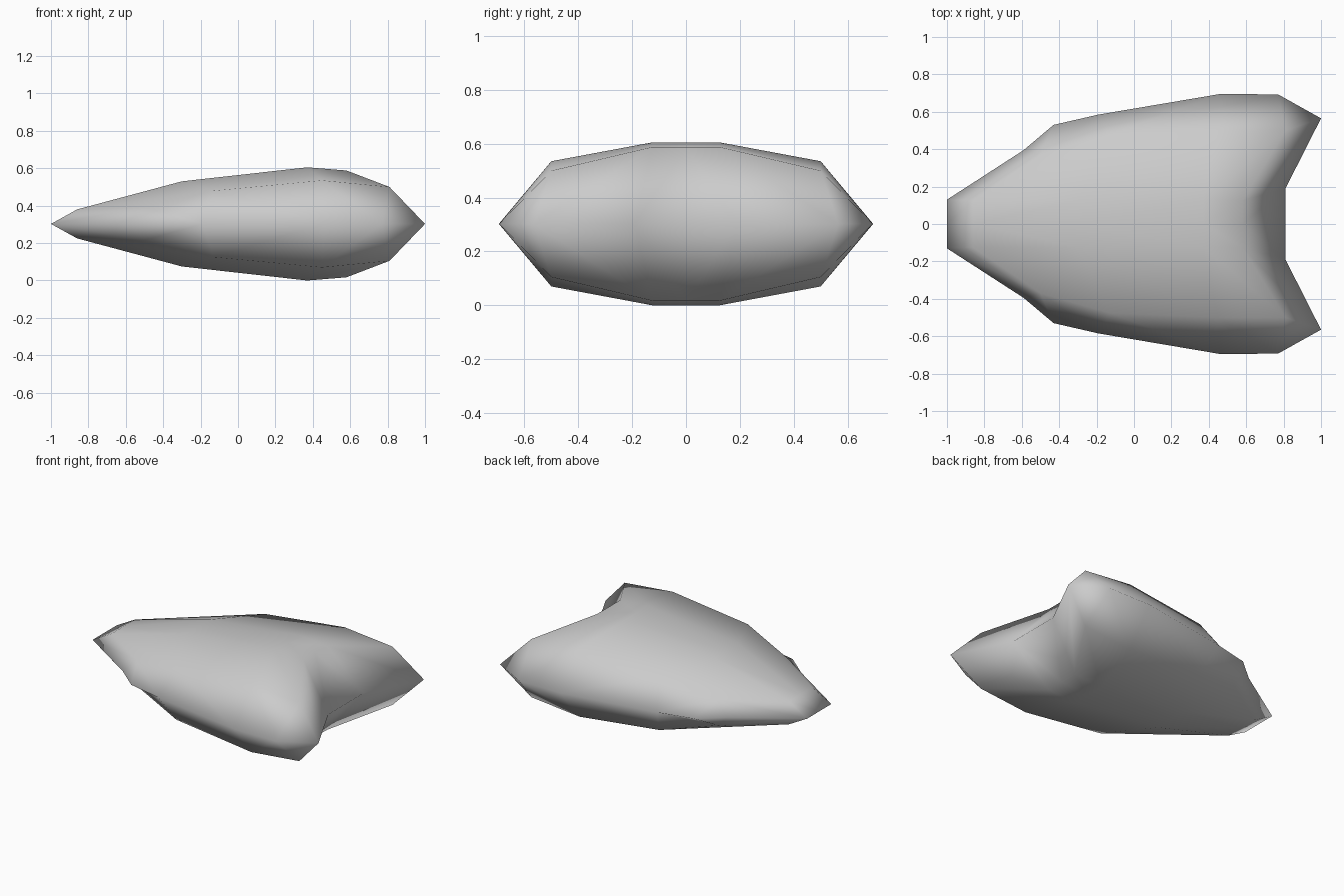
import bpy, bmesh

if "Cube" in bpy.data.objects:
    bpy.data.objects.remove(bpy.data.objects["Cube"])

MID = 0.3025  # height of the plane of symmetry

# One quarter of the hull (y >= 0, above the mid plane), z measured from the ground
inner = [(-0.86, 0.125, 0.38), (-0.30, 0.125, 0.53), (0.37, 0.125, 0.605), (0.58, 0.125, 0.588)]
upper = [(-0.50, 0.37, 0.39), (-0.13, 0.475, 0.48), (0.45, 0.50, 0.535), (0.81, 0.50, 0.50)]
rim = [(-1.0, 0.13), (-0.59, 0.395), (-0.43, 0.53), (-0.19, 0.585),
       (0.46, 0.695), (0.77, 0.693), (1.0, 0.565), (0.81, 0.19)]

bm = bmesh.new()


def add(x, y, z):
    return bm.verts.new((x, y, z - MID))


I = [add(*p) for p in inner]
U = [add(*p) for p in upper]
R = [add(x, y, MID) for x, y in rim]

# Centre strip, from nose edge over the top to the tail notch
edge = [R[0]] + I + [R[7]]
centre = [bm.verts.new((v.co.x, 0, v.co.z)) for v in edge]
for i in range(5):
    bm.faces.new((centre[i], centre[i + 1], edge[i + 1], edge[i]))

# Broad top panels
for i in range(3):
    bm.faces.new((I[i], I[i + 1], U[i + 1], U[i]))

# Nose bevel, side bevels, tail prong
for f in ((R[0], I[0], U[0], R[1]), (R[1], U[0], R[2]), (U[0], U[1], R[3], R[2]),
          (U[1], U[2], R[4], R[3]), (U[2], U[3], R[5], R[4]),
          (U[3], R[6], R[5]), (I[3], R[7], R[6], U[3])):
    bm.faces.new(f)

# Mirror to the other side, then underneath
for axis in (1, 2):
    geom = bm.verts[:] + bm.edges[:] + bm.faces[:]
    dup = bmesh.ops.duplicate(bm, geom=geom)["geom"]
    for v in dup:
        if isinstance(v, bmesh.types.BMVert):
            v.co[axis] *= -1
    bmesh.ops.remove_doubles(bm, verts=bm.verts[:], dist=0.0005)
bmesh.ops.recalc_face_normals(bm, faces=bm.faces[:])
for f in bm.faces:
    f.smooth = True

mesh = bpy.data.meshes.new("notched_hull")
bm.to_mesh(mesh)
bm.free()
hull = bpy.data.objects.new("notched_hull", mesh)
hull.location.z = MID
bpy.context.collection.objects.link(hull)
